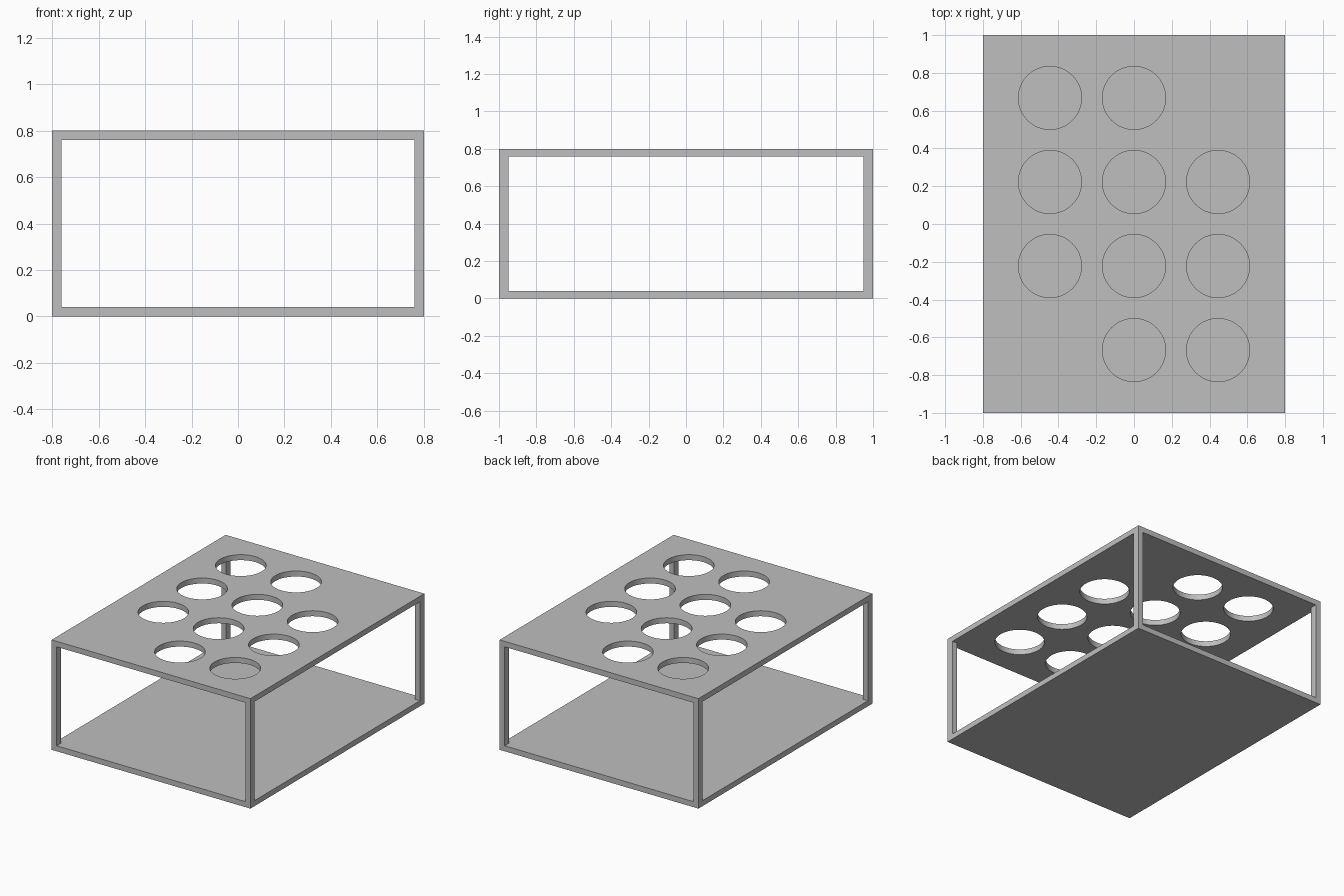
import bpy
import bmesh
from mathutils import Matrix, Vector

cube = bpy.data.objects.get("Cube")
if cube:
    bpy.data.objects.remove(cube, do_unlink=True)

WIDTH, DEPTH, HEIGHT = 1.6, 2.0, 0.8
PLATE = 0.04                    # plate thickness
POST_X, POST_Y = 0.04, 0.05     # post section
HOLE_R, PITCH = 0.167, 0.445    # hole radius and grid spacing

grey = bpy.data.materials.new("light grey")
grey.use_nodes = True
colour = (0.52, 0.52, 0.52, 1.0)
grey.diffuse_color = colour
grey.node_tree.nodes["Principled BSDF"].inputs["Base Color"].default_value = colour


def finish(name, bm):
    mesh = bpy.data.meshes.new(name)
    bm.to_mesh(mesh)
    bm.free()
    mesh.materials.append(grey)
    obj = bpy.data.objects.new(name, mesh)
    bpy.context.collection.objects.link(obj)
    return obj


def box(name, size, centre):
    bm = bmesh.new()
    bmesh.ops.create_cube(bm, size=1.0)
    bmesh.ops.scale(bm, vec=Vector(size), verts=bm.verts)
    bmesh.ops.translate(bm, vec=Vector(centre), verts=bm.verts)
    return finish(name, bm)


# Floor and top plates
box("bottom_plate", (WIDTH, DEPTH, PLATE), (0, 0, PLATE / 2))
top = box("top_plate", (WIDTH, DEPTH, PLATE), (0, 0, HEIGHT - PLATE / 2))

# Corner posts between the plates
for sy, end in ((-1, "front"), (1, "back")):
    for sx, side in ((-1, "right"), (1, "left")):
        box(f"{end}_{side}_post", (POST_X, POST_Y, HEIGHT - 2 * PLATE),
            (sx * (WIDTH - POST_X) / 2, sy * (DEPTH - POST_Y) / 2, HEIGHT / 2))

# Round holes on a 3 x 4 grid, with two opposite corners left solid
bm = bmesh.new()
for col in range(3):
    for row in range(4):
        if (col, row) in ((0, 0), (2, 3)):
            continue
        place = Matrix.Translation(((col - 1) * PITCH, (row - 1.5) * PITCH,
                                    HEIGHT - PLATE / 2))
        bmesh.ops.create_cone(bm, cap_ends=True, segments=64, radius1=HOLE_R,
                              radius2=HOLE_R, depth=PLATE * 4, matrix=place)
cutter = finish("hole_cutter", bm)
cutter.hide_render = True

cut = top.modifiers.new("holes", 'BOOLEAN')
cut.operation = 'DIFFERENCE'
cut.solver = 'EXACT'
cut.object = cutter
bpy.ops.object.select_all(action='DESELECT')
top.select_set(True)
bpy.context.view_layer.objects.active = top
bpy.ops.object.modifier_apply(modifier=cut.name)
bpy.data.objects.remove(cutter, do_unlink=True)

# Smooth hole walls, sharp rims
bpy.ops.object.shade_smooth_by_angle()
